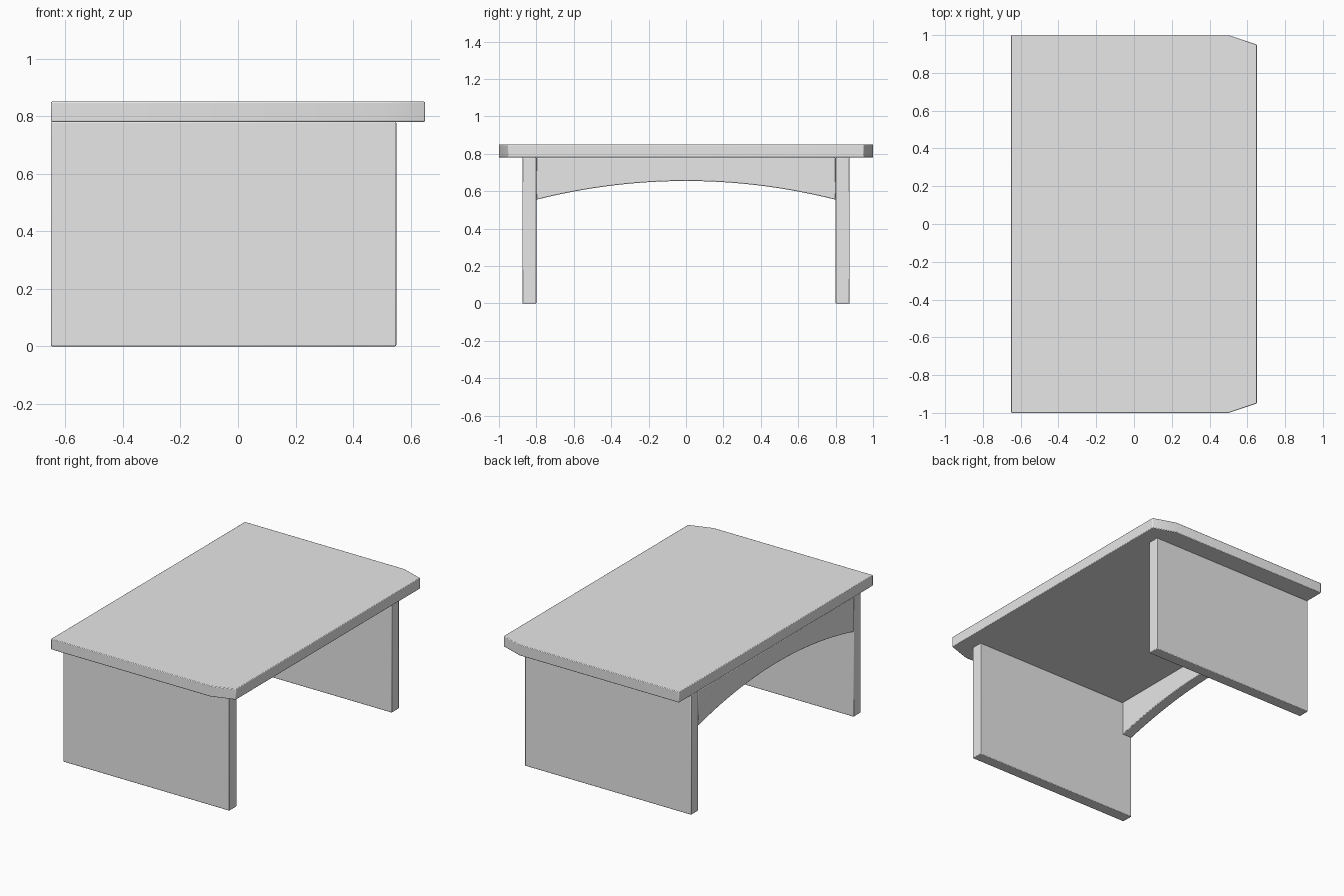
import bpy
import bmesh
from mathutils import Vector

cube = bpy.data.objects.get("Cube")
if cube:
    bpy.data.objects.remove(cube, do_unlink=True)

# Overall sizes
HALF_X, HALF_Y = 0.65, 1.0
TOP_Z, UNDER_Z = 0.85, 0.78
LEG_IN, LEG_OUT, LEG_FRONT = 0.8, 0.875, 0.55
APRON_DEPTH = 0.07

grey = bpy.data.materials.new("light_grey")
grey.use_nodes = True
colour = (0.8, 0.8, 0.8, 1)
grey.diffuse_color = colour
grey.node_tree.nodes["Principled BSDF"].inputs["Base Color"].default_value = colour


def panel(name, outline, push):
    """Extrude a closed outline into a board with softened edges."""
    bm = bmesh.new()
    face = bm.faces.new([bm.verts.new(p) for p in outline])
    extruded = bmesh.ops.extrude_face_region(bm, geom=[face])["geom"]
    moved = [v for v in extruded if isinstance(v, bmesh.types.BMVert)]
    bmesh.ops.translate(bm, verts=moved, vec=Vector(push))
    bmesh.ops.recalc_face_normals(bm, faces=bm.faces)
    mesh = bpy.data.meshes.new(name)
    bm.to_mesh(mesh)
    bm.free()
    mesh.materials.append(grey)
    obj = bpy.data.objects.new(name, mesh)
    bpy.context.collection.objects.link(obj)
    bevel = obj.modifiers.new("soft_edges", "BEVEL")
    bevel.width = 0.004
    bevel.segments = 2
    bevel.limit_method = "ANGLE"
    return obj


# Table top with two clipped corners on one long side
half = [(-HALF_X, HALF_Y), (0.5, HALF_Y), (HALF_X, 0.95)]
plan = half + [(x, -y) for x, y in reversed(half)]
panel("table_top", [(x, y, UNDER_Z) for x, y in plan], (0, 0, TOP_Z - UNDER_Z))

# Solid panel legs at both ends
profile = [(-HALF_X, 0), (LEG_FRONT, 0), (LEG_FRONT, UNDER_Z), (-HALF_X, UNDER_Z)]
for name, side in (("front_leg", -1), ("back_leg", 1)):
    panel(name, [(x, side * LEG_IN, z) for x, z in profile],
          (0, side * (LEG_OUT - LEG_IN), 0))

# Arched apron between the legs
STEPS = 32
arch = []
for i in range(STEPS + 1):
    t = 2 * i / STEPS - 1
    arch.append((-HALF_X, t * LEG_IN, 0.655 - 0.1 * t * t))
corners = [(-HALF_X, LEG_IN, UNDER_Z), (-HALF_X, -LEG_IN, UNDER_Z)]
panel("arched_apron", arch + corners, (APRON_DEPTH, 0, 0))

# Smooth the softened edges while keeping the boards flat
bpy.ops.object.select_all(action="DESELECT")
for name in ("table_top", "front_leg", "back_leg", "arched_apron"):
    obj = bpy.data.objects[name]
    obj.select_set(True)
    bpy.context.view_layer.objects.active = obj
bpy.ops.object.shade_smooth_by_angle()
